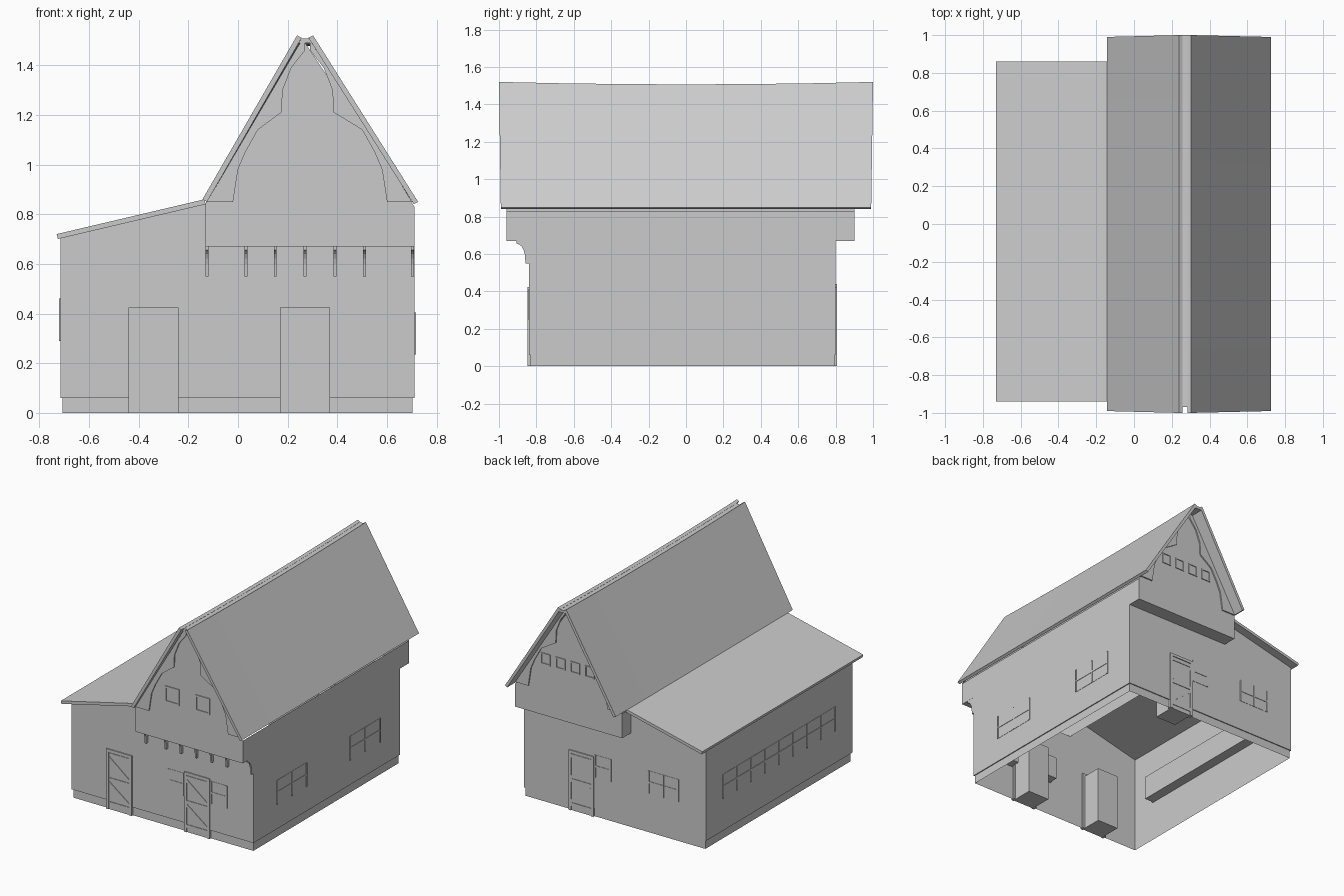
import bpy, bmesh, math
from mathutils import Vector

if "Cube" in bpy.data.objects:
    bpy.data.objects.remove(bpy.data.objects["Cube"])

grey = bpy.data.materials.new("plain_grey")
grey.diffuse_color = (0.6, 0.6, 0.6, 1)
grey.use_nodes = True
grey.node_tree.nodes["Principled BSDF"].inputs["Base Color"].default_value = grey.diffuse_color


def finish(name, bm):
    bmesh.ops.recalc_face_normals(bm, faces=bm.faces)
    me = bpy.data.meshes.new(name)
    bm.to_mesh(me)
    bm.free()
    me.materials.append(grey)
    ob = bpy.data.objects.new(name, me)
    bpy.context.scene.collection.objects.link(ob)
    return ob


def prism(name, prof, a, b, axis="y", open_edges=(), steps=1, warp=None):
    """Extrude a profile: (x,z) along y, or (y,z) along x; open_edges are left out."""
    bm = bmesh.new()
    rings = []
    for i in range(steps + 1):
        t = a + (b - a) * i / steps
        pts = [Vector((u, t, v)) if axis == "y" else Vector((t, u, v)) for u, v in prof]
        rings.append([bm.verts.new(warp(p) if warp else p) for p in pts])
    n = len(prof)
    for r, s in zip(rings, rings[1:]):
        for k in range(n):
            if k not in open_edges:
                bm.faces.new((r[k], r[(k + 1) % n], s[(k + 1) % n], s[k]))
    bm.faces.new(rings[0])
    bm.faces.new(rings[-1])
    return finish(name, bm)


def box(name, x0, x1, y0, y1, z0, z1):
    return prism(name, [(x0, z0), (x1, z0), (x1, z1), (x0, z1)], y0, y1)


def on_wall(name, wall, u0, u1, z0, z1, out, depth=0.02):
    """Box on a wall: wall = (axis, position, outward sign)."""
    ax, pos, s = wall
    c = sorted((pos + s * out, pos - s * depth))
    if ax == "y":
        return box(name, u0, u1, c[0], c[1], z0, z1)
    return box(name, c[0], c[1], u0, u1, z0, z1)


FRONT, BACK = ("y", -0.84, -1), ("y", 0.80, 1)
LEFT, RIGHT = ("x", -0.715, -1), ("x", 0.71, 1)

# plinth and ground floor shells, open underneath
prism("plinth", [(-0.707, 0), (0.703, 0), (0.703, 0.064), (-0.707, 0.064)],
      -0.832, 0.793, open_edges=(0, 2))
walls = prism("ground_floor_walls",
              [(-0.715, 0.06), (0.71, 0.06), (0.71, 0.67), (-0.13, 0.67), (-0.13, 0.84), (-0.715, 0.705)],
              -0.84, 0.80, open_edges=(0, 2, 3, 4))
sol = walls.modifiers.new("thickness", "SOLIDIFY")
sol.thickness = 0.01

# overhanging upper storey with gables
prism("upper_storey", [(-0.13, 0.67), (0.71, 0.67), (0.71, 0.83), (0.27, 1.49), (-0.13, 0.845)],
      -0.96, 0.90, open_edges=(0, 2, 3))
box("front_overhang_soffit", -0.13, 0.71, -0.96, -0.83, 0.67, 0.675)
box("back_overhang_soffit", -0.13, 0.71, 0.79, 0.90, 0.67, 0.675)


# main roof slabs with a slightly sagging ridge
def sag(p):
    w = max(0.0, min(1.0, (p.z - 0.84) / 0.68))
    return Vector((p.x, p.y * (0.99 + 0.01 * w), p.z - 0.013 * w * (1 - p.y ** 2)))


prism("main_roof_left", [(-0.143, 0.86), (0.238, 1.52), (0.256, 1.51), (-0.125, 0.85)],
      -1, 1, steps=6, warp=sag)
prism("main_roof_right", [(0.725, 0.85), (0.302, 1.52), (0.284, 1.51), (0.708, 0.84)],
      -1, 1, steps=6, warp=sag)
prism("ridge_board", [(0.245, 1.49), (0.295, 1.49), (0.29, 1.508), (0.25, 1.508)],
      -0.97, 1, steps=6, warp=sag)
# side roof
prism("side_roof", [(-0.73, 0.72), (-0.135, 0.86), (-0.13, 0.84), (-0.725, 0.70)], -0.94, 0.86)

# carved boards along the gable edges
curve = [(-0.02, 0.85), (0.0, 0.98), (0.03, 1.05), (0.08, 1.14), (0.175, 1.21), (0.18, 1.30), (0.215, 1.39)]
left = [(-0.125, 0.85)] + curve + [(0.27, 1.46), (0.27, 1.5), (0.25, 1.49)]
right = [(0.70, 0.85) if i == 0 else (0.56 - x + 0.02 * (x < 0.1), z) for i, (x, z) in enumerate(left)]
for side, y0, y1 in (("front", -0.969, -0.95), ("back", 0.89, 0.909)):
    prism(side + "_gable_board_left", left, y0, y1)
    prism(side + "_gable_board_right", right, y0, y1)


# frame of four bars
def frame(name, wall, u0, u1, z0, z1, t, out):
    on_wall(name + "_side_a", wall, u0, u0 + t, z0, z1, out)
    on_wall(name + "_side_b", wall, u1 - t, u1, z0, z1, out)
    on_wall(name + "_top", wall, u0 + t, u1 - t, z1 - t, z1, out)
    if z0 > 0:
        on_wall(name + "_bottom", wall, u0 + t, u1 - t, z0, z0 + t, out)


# gable windows
for x in (0.10, 0.34):
    frame("front_gable_window", ("y", -0.96, -1), x, x + 0.113, 0.945, 1.06, 0.012, 0.006)
for x in (0.085, 0.20, 0.315, 0.43):
    frame("back_gable_window", ("y", 0.90, 1), x, x + 0.075, 1.03, 1.11, 0.009, 0.006)


# doors: deep box behind, frame, cross rails and diagonal braces
def door(name, wall, x0, x1):
    on_wall(name + "_panel", wall, x0 + 0.015, x1 - 0.015, 0, 0.405, 0.002, 0.16)
    frame(name + "_frame", wall, x0, x1, 0, 0.425, 0.02, 0.008)
    a, b = x0 + 0.02, x1 - 0.02
    y = wall[1] + wall[2] * 0.006
    for z in (0.03, 0.20, 0.375):
        on_wall(name + "_rail", wall, a, b, z, z + 0.025, 0.006)
    for z0, z1 in ((0.055, 0.20), (0.225, 0.375)):
        prism(name + "_brace", [(a, z1), (a, z1 - 0.025), (b, z0), (b, z0 + 0.025)],
              y, wall[1] - wall[2] * 0.01)


door("front_side_door", FRONT, -0.44, -0.24)
door("front_main_door", FRONT, 0.17, 0.37)
door("back_door", BACK, 0.16, 0.355)


# shuttered windows: box through the wall with thin bars
def window(name, wall, u0, u1, z0, z1, panes):
    on_wall(name + "_box", wall, u0, u1, z0, z1, 0.002, 0.08)
    zm = (z0 + z1) / 2
    on_wall(name + "_crossbar", wall, u0, u1, zm - 0.006, zm + 0.006, 0.005)
    for i in range(panes + 1):
        u = u0 + (u1 - u0) * i / panes
        on_wall(name + "_upright", wall, u - 0.005, u + 0.005, z0, z1, 0.006)


window("front_window_left", FRONT, 0.045, 0.16, 0.25, 0.41, 1)
window("front_window_right", FRONT, 0.38, 0.50, 0.25, 0.41, 1)
window("right_window_front", RIGHT, -0.58, -0.25, 0.235, 0.405, 2)
window("right_window_back", RIGHT, 0.24, 0.57, 0.235, 0.405, 2)
window("left_long_window", LEFT, -0.64, 0.61, 0.29, 0.46, 8)
window("back_window_door", BACK, 0.03, 0.15, 0.28, 0.44, 1)
window("back_window_side", BACK, -0.50, -0.27, 0.28, 0.44, 2)

# curved brackets under the front overhang
arc = [(-0.86 - 0.045 * (1 - math.cos(t)), 0.575 + 0.08 * math.sin(t))
       for t in (i * math.pi / 10 for i in range(6))]
bracket = [(-0.835, 0.55), (-0.858, 0.55)] + arc + [(-0.905, 0.672), (-0.835, 0.672)]
for x in (-0.124, 0.032, 0.15, 0.27, 0.39, 0.51, 0.703):
    prism("bracket", bracket, x - 0.006, x + 0.006, axis="x")
